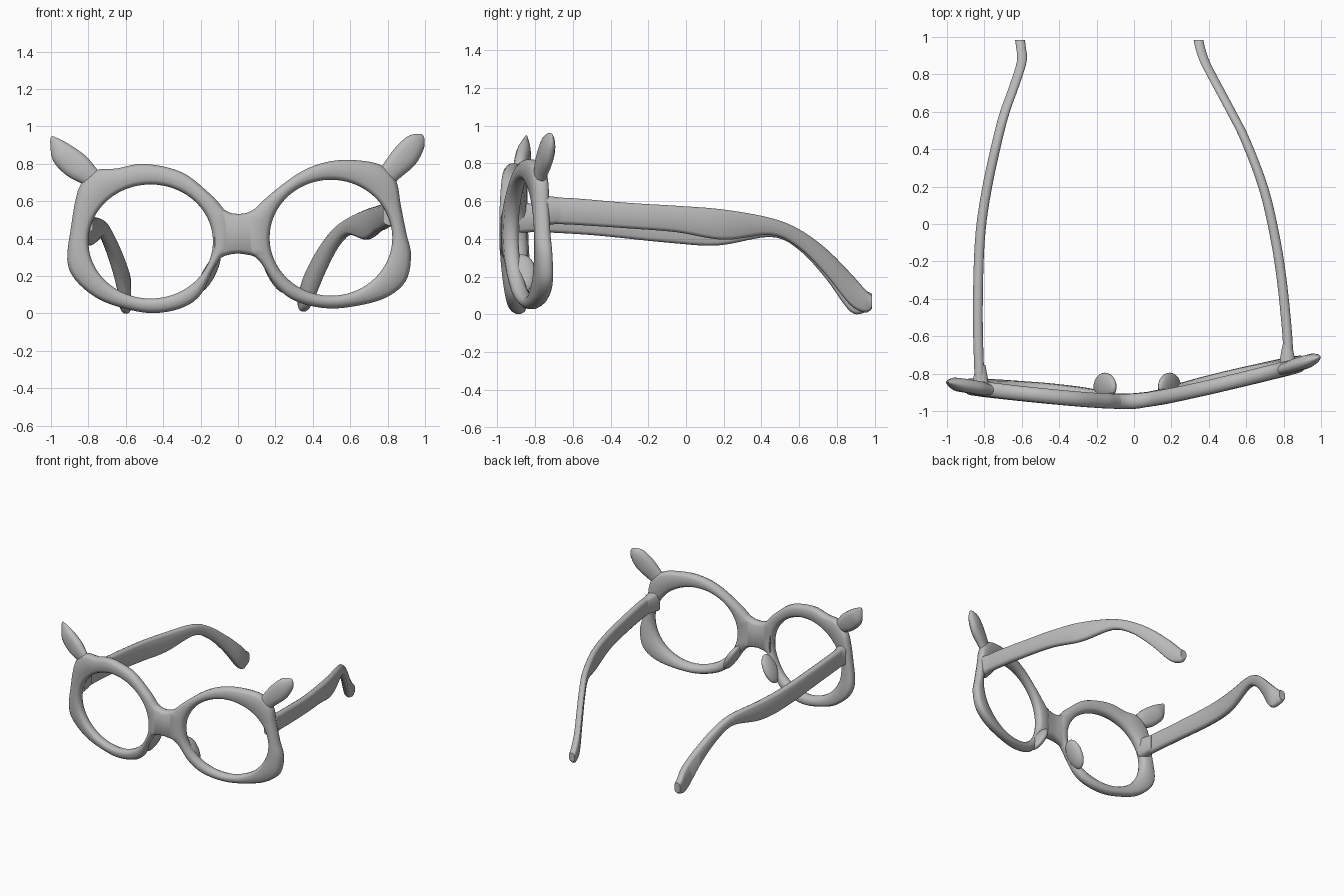
import bpy, bmesh, math
from mathutils import Vector

cube = bpy.data.objects.get("Cube")
if cube:
    bpy.data.objects.remove(cube)

grey = bpy.data.materials.new("plain_grey")
grey.use_nodes = True
grey.diffuse_color = (0.5, 0.5, 0.5, 1)
for node in grey.node_tree.nodes:
    if node.type == 'BSDF_PRINCIPLED':
        node.inputs["Base Color"].default_value = (0.5, 0.5, 0.5, 1)
        node.inputs["Roughness"].default_value = 0.6


def finish(name, bm):
    bmesh.ops.recalc_face_normals(bm, faces=bm.faces)
    mesh = bpy.data.meshes.new(name)
    bm.to_mesh(mesh)
    bm.free()
    mesh.materials.append(grey)
    obj = bpy.data.objects.new(name, mesh)
    bpy.context.collection.objects.link(obj)
    bpy.ops.object.select_all(action='DESELECT')
    bpy.context.view_layer.objects.active = obj
    obj.select_set(True)
    bpy.ops.object.shade_smooth_by_angle(angle=math.radians(50))
    return obj


def smooth_path(points, steps, closed=False):
    """Catmull-Rom curve through tuples of any length."""
    pts = [Vector(p) for p in points]
    n = len(pts)
    at = (lambda i: pts[i % n]) if closed else (lambda i: pts[min(max(i, 0), n - 1)])
    out = []
    for i in range(n if closed else n - 1):
        a, b, c, d = (at(i + k) for k in (-1, 0, 1, 2))
        for s in range(steps):
            t = s / steps
            out.append(0.5 * (2 * b + (c - a) * t + (2 * a - 5 * b + 4 * c - d) * t ** 2
                              + (3 * b - a - 3 * c + d) * t ** 3))
    return out if closed else out + [pts[-1]]


def rounded_section(width, depth, radius, count=12):
    """Rounded rectangle as (across, through) offsets."""
    radius = min(radius, width / 2)
    grow = 1 / math.cos(math.pi / count)
    for k in range(count):
        a = 2 * math.pi * (k + 0.5) / count
        c, s = math.cos(a) * grow, math.sin(a)
        yield math.copysign(width / 2 - radius, c) + c * radius, s * depth / 2


def loft(name, rings, closed=False):
    bm = bmesh.new()
    rows = [[bm.verts.new(p) for p in ring] for ring in rings]
    n = len(rows[0])
    for i in range(len(rows) if closed else len(rows) - 1):
        a, b = rows[i], rows[(i + 1) % len(rows)]
        for k in range(n):
            bm.faces.new((a[k], a[(k + 1) % n], b[(k + 1) % n], b[k]))
    if not closed:
        bm.faces.new(rows[0])
        bm.faces.new(rows[-1])
    return finish(name, bm)


def front_y(x, z=0.45):
    """Bowed, slightly skewed plane of the front, curling back at the bottom."""
    curl = (0.04 if z < 0.45 else 0.01) * ((z - 0.45) / 0.45) ** 2
    return -0.948 + 0.067 * x + 0.158 * abs(x) ** 1.4 + curl


def front_ring(mid, across, width, depth, radius):
    """Section standing on the bowed front plane."""
    ring = []
    for u, v in rounded_section(width, depth, radius):
        q = mid + across * u
        ring.append((q.x, front_y(q.x, q.y) + v, q.y))
    return ring


def rim(name, outline, centre, radii):
    rings = []
    for p in smooth_path(outline, 5, True):
        d = Vector(((p.x - centre[0]) / radii[0], (p.y - centre[1]) / radii[1])).normalized()
        inner = Vector((centre[0] + d.x * radii[0], centre[1] + d.y * radii[1]))
        span = p - inner
        rings.append(front_ring((p + inner) / 2, span.normalized(), span.length, 0.082, 0.033))
    loft(name, rings, True)


def ear(name, stations):
    axis = Vector(stations[-1][:2]) - Vector(stations[0][:2])
    side = Vector((-axis.y, axis.x)).normalized()
    loft(name, [front_ring(Vector((x, z)), side, 2 * half, min(0.075, 1.15 * half), 0.05)
                for x, z, half in smooth_path(stations, 4)])


def temple(name, stations):
    """Stations hold x, y, top and bottom."""
    rings = []
    for x, y, top, bottom in smooth_path(stations, 5):
        rings.append([(x + v, y, (top + bottom) / 2 + u)
                      for u, v in rounded_section(top - bottom, 0.054, 0.025)])
    loft(name, rings)


def ellipsoid(name, centre, radii, turn):
    bm = bmesh.new()
    bmesh.ops.create_uvsphere(bm, u_segments=20, v_segments=12, radius=1)
    bmesh.ops.scale(bm, vec=radii, verts=bm.verts)
    obj = finish(name, bm)
    obj.location = centre
    obj.rotation_euler = turn


# Rims, whose inner ends are buried in the bridge
rim("left_rim",
    [(.05, .51), (.09, .56), (.2, .66), (.35, .765), (.5, .815), (.65, .818), (.77, .79),
     (.845, .71), (.87, .58), (.9, .43), (.925, .31), (.895, .17), (.78, .08), (.6, .035),
     (.45, .03), (.3, .07), (.2, .15), (.13, .26), (.09, .303), (.05, .345)],
    (.497, .405), (.328, .31))
rim("right_rim",
    [(-.05, .51), (-.09, .575), (-.15, .64), (-.3, .755), (-.5, .8), (-.65, .775), (-.76, .765),
     (-.84, .69), (-.87, .6), (-.89, .48), (-.913, .29), (-.87, .18), (-.75, .08), (-.6, .025),
     (-.45, .002), (-.3, .03), (-.2, .1), (-.135, .23), (-.09, .3), (-.05, .345)],
    (-.467, .385), (.333, .305))

# Bridge, thinning where it sinks into the rims
loft("bridge", [front_ring(Vector((x, (top + low) / 2)), Vector((0, 1)),
                           top - low, .085 - x * x, .034)
                for x, top, low in smooth_path(
                    [(-.125, .605, .255), (-.09, .568, .298), (-.045, .54, .315),
                     (0, .533, .32), (.045, .538, .315), (.09, .56, .303),
                     (.145, .602, .262)], 4)])

# Pointed ears on the upper corners
ear("left_ear", [(.76, .69, .05), (.815, .755, .057), (.893, .84, .07),
                 (.95, .912, .055), (.978, .943, .026), (.987, .955, .006)])
ear("right_ear", [(-.74, .69, .05), (-.79, .73, .055), (-.865, .79, .073),
                  (-.945, .86, .062), (-.985, .92, .026), (-.998, .945, .006)])

# Temples with drooping tips
temple("left_temple",
       [(.825, -.77, .62, .48), (.82, -.6, .615, .475), (.79, -.3, .59, .455),
        (.75, -.05, .575, .435), (.69, .2, .555, .395), (.595, .45, .51, .42),
        (.52, .6, .45, .35), (.445, .74, .35, .21), (.378, .87, .22, .05),
        (.352, .95, .13, .01), (.345, .985, .1, .03)])
temple("right_temple",
       [(-.825, -.86, .59, .44), (-.835, -.5, .57, .42), (-.825, -.1, .54, .38),
        (-.79, .17, .52, .365), (-.73, .45, .5, .41), (-.69, .6, .44, .34),
        (-.64, .74, .33, .19), (-.6, .87, .21, .015), (-.605, .95, .13, .01),
        (-.61, .985, .11, .03)])

# Hinge blocks flaring into the rims
for name, x, z in (("left", .82, .55), ("right", -.82, .51)):
    y = front_y(x)
    loft(name + "_hinge", [[(x + v, y + s, z + u) for u, v in rounded_section(h, w, .025)]
                           for s, h, w in ((0, .16, .09), (.06, .15, .08), (.13, .13, .052))])

# Nose pads behind the inner lower rims
for name, x, s in (("left", .19, 1), ("right", -.155, -1)):
    ellipsoid(name + "_nose_pad", (x, -.87, .215), (.034, .075, .115),
              (0, math.radians(-28 * s), 0))
